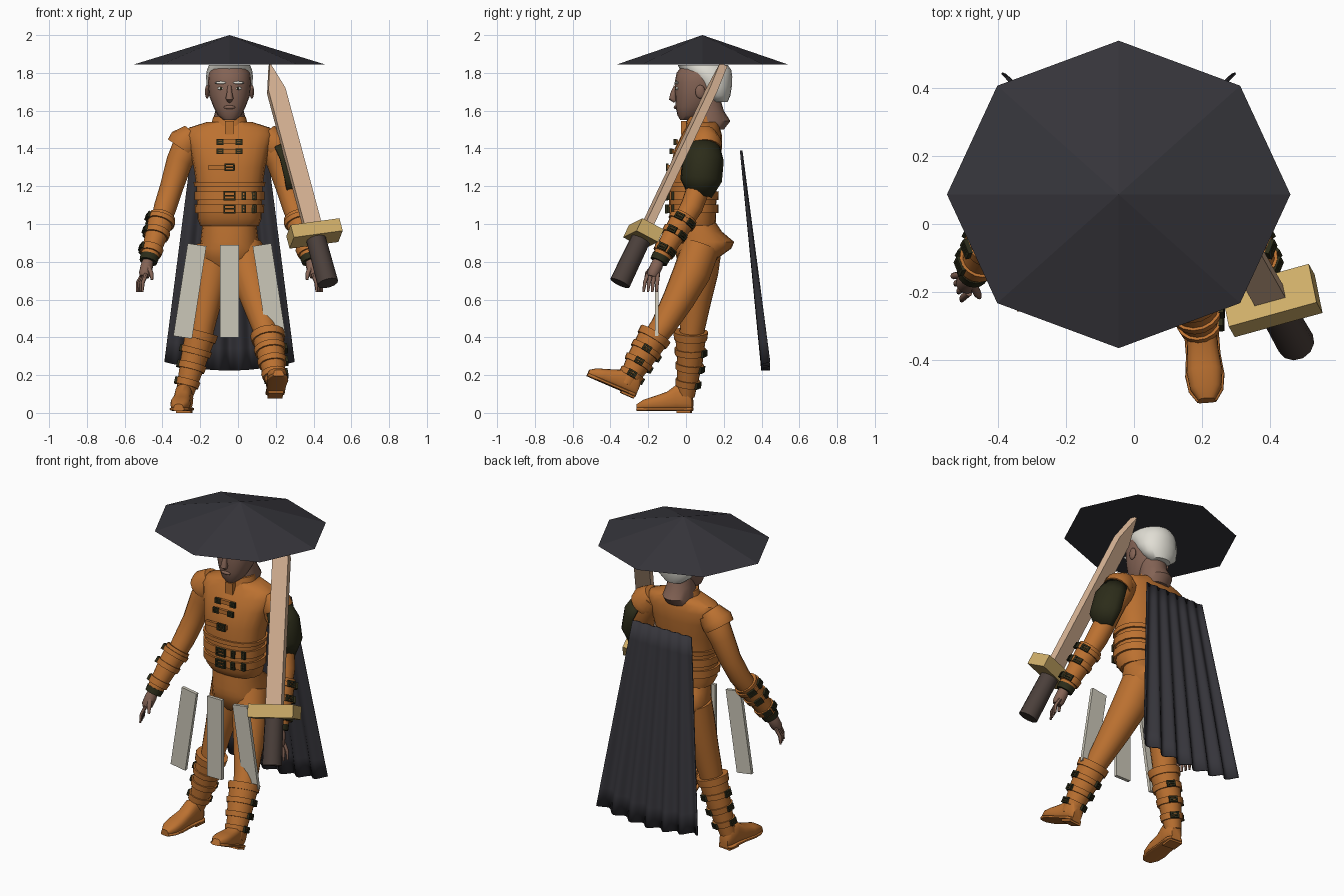
import bpy, bmesh
from math import cos, sin, pi, radians, copysign
from mathutils import Vector, Matrix

cube = bpy.data.objects.get("Cube")
if cube:
    bpy.data.objects.remove(cube, do_unlink=True)

MID = -0.045  # the body's centre line
X, Y, Z = Vector((1, 0, 0)), Vector((0, 1, 0)), Vector((0, 0, 1))


def material(name, *colour):
    mat = bpy.data.materials.new(name)
    mat.use_nodes = True
    mat.diffuse_color = (*colour, 1)
    mat.node_tree.nodes["Principled BSDF"].inputs["Base Color"].default_value = (*colour, 1)
    return mat


leather = material("orange leather", .5, .165, .03)
skin = material("skin", .23, .125, .09)
white = material("white hair", .75, .73, .66)
olive = material("dark olive", .025, .025, .01)
cloth = material("dark cloth", .036, .035, .043)
cream = material("cream cloth", .6, .57, .48)
blade_mat = material("pale blade", .66, .44, .29)
gold = material("gold", .62, .42, .14)
brown = material("brown grip", .07, .05, .043)


def finish(name, bm, mat, smooth=True, thickness=0):
    bmesh.ops.recalc_face_normals(bm, faces=bm.faces)
    mesh = bpy.data.meshes.new(name)
    bm.to_mesh(mesh)
    bm.free()
    mesh.materials.append(mat)
    if smooth:
        mesh.shade_smooth()
        mesh.set_sharp_from_angle(angle=radians(45))
    obj = bpy.data.objects.new(name, mesh)
    bpy.context.scene.collection.objects.link(obj)
    if thickness:
        obj.modifiers.new("thickness", 'SOLIDIFY').thickness = thickness
    return obj


def ellipse(center, u, v, power=1, segments=20):
    def bend(value):
        return copysign(abs(value) ** power, value)
    angles = [2 * pi * i / segments for i in range(segments)]
    return [center + u * bend(cos(a)) + v * bend(sin(a)) for a in angles]


def loft(bm, rings):
    loops = [[bm.verts.new(p) for p in ring] for ring in rings]
    count = len(loops[0])
    for low, high in zip(loops, loops[1:]):
        for i in range(count):
            j = (i + 1) % count
            bm.faces.new((low[i], low[j], high[j], high[i]))
    bm.faces.new(loops[0][::-1])
    bm.faces.new(loops[-1])


def stack(name, rows, mat, power=1):
    """Level rings given as height, front, back, half width."""
    bm = bmesh.new()
    loft(bm, [ellipse(Vector((MID, (front + back) / 2, z)), X * wide, Y * (back - front) / 2, power)
              for z, front, back, wide in rows])
    return finish(name, bm, mat)


def tube(bm, path, ref=Y, segments=16):
    """Round limb along points given as x, y, z, radius."""
    points = [Vector(p[:3]) for p in path]
    rings = []
    for i, p in enumerate(path):
        t = (points[min(i + 1, len(path) - 1)] - points[max(i - 1, 0)]).normalized()
        u = ref.cross(t).normalized()
        rings.append(ellipse(points[i], u * p[3], t.cross(u) * p[3], 1, segments))
    loft(bm, rings)


def limb(name, path, mat, ref=Y, segments=16):
    bm = bmesh.new()
    tube(bm, path, ref, segments)
    return finish(name, bm, mat)


def box(bm, center, axes, size):
    turn = Matrix(axes).transposed().to_4x4()
    scale = Matrix.Diagonal((*size, 1))
    bmesh.ops.create_cube(bm, size=1, matrix=Matrix.Translation(center) @ turn @ scale)


def ball(name, center, size, mat):
    bm = bmesh.new()
    bmesh.ops.create_uvsphere(bm, u_segments=12, v_segments=8, radius=1,
                              matrix=Matrix.Translation(center) @ Matrix.Diagonal((*size, 1)))
    return finish(name, bm, mat)


def buckle(bm, center, normal, wide, high, up=Z):
    """Open frame with a prong."""
    n = normal.normalized()
    side = up.cross(n).normalized()
    axes = (side, n, n.cross(side))
    bar = .009
    for s in (-1, 1):
        box(bm, center + side * s * wide / 2, axes, (bar, .014, high + bar))
        box(bm, center + axes[2] * s * high / 2, axes, (wide + bar, .014, bar))
    box(bm, center, axes, (wide, .012, bar))


def along(path, f):
    place = f * (len(path) - 1)
    i = min(int(place), len(path) - 2)
    return Vector(path[i]).lerp(Vector(path[i + 1]), place - i)


def straps(bm, metal, path, fractions, directions, half):
    """Bands round a limb, each with buckles."""
    for f in fractions:
        a, b = along(path, f - half), along(path, f + half)
        a[3] += .009
        b[3] += .009
        tube(bm, [a, b])
        middle = (a + b) / 2
        for d in directions:
            up = (a - b).to_3d().normalized()
            d = (d - up * d.dot(up)).normalized()
            buckle(metal, middle.to_3d() + d * middle[3], d, .04, .026, up)


# Straw hat
bm = bmesh.new()
rim = [bm.verts.new(p) for p in ellipse(Vector((MID, .087, 1.845)), X * .505, Y * .452, 1, 8)]
peak = bm.verts.new((MID, .087, 2))
for a, b in zip(rim, rim[1:] + rim[:1]):
    bm.faces.new((a, b, peak))
bm.faces.new(rim[::-1])
finish("hat", bm, cloth, smooth=False)

# Head
stack("head", [(1.55, -.03, .02, .03), (1.575, -.045, .09, .062), (1.62, -.055, .13, .085),
               (1.68, -.058, .18, .108), (1.75, -.06, .2, .115), (1.8, -.05, .2, .11),
               (1.84, -.02, .18, .09)], skin, .9)
stack("hair", [(1.645, .13, .22, .06), (1.68, .1, .235, .105), (1.73, .05, .243, .121),
               (1.78, .01, .245, .124), (1.815, -.03, .24, .12), (1.843, -.045, .22, .108)], white)
stack("neck", [(1.5, .03, .2, .085), (1.545, .015, .235, .088), (1.6, .03, .2, .075),
               (1.67, .04, .18, .075)], skin)
limb("nose", [(MID, -.055, 1.73, .01), (MID, -.068, 1.69, .015), (MID, -.07, 1.665, .021),
              (MID, -.055, 1.65, .012)], skin)
ball("lips", (MID, -.055, 1.618), (.032, .01, .01), skin)
for side, label in ((1, "left"), (-1, "right")):
    x = MID + side * .045
    ball(label + "_ear", (MID + side * .118, .075, 1.7), (.012, .026, .036), skin)
    ball(label + "_eye", (x, -.046, 1.718), (.02, .01, .008), white)
    ball(label + "_pupil", (x, -.053, 1.718), (.007, .006, .007), olive)
    ball(label + "_eyebrow", (x, -.05, 1.748), (.033, .012, .008), white)

# Jacket and hips
jacket = [(.99, -.055, .155, .155), (1.03, -.085, .16, .17), (1.1, -.09, .16, .172),
          (1.2, -.085, .162, .175), (1.3, -.083, .175, .19), (1.4, -.06, .19, .212),
          (1.47, -.025, .19, .235), (1.51, .0, .18, .215), (1.54, .015, .17, .12)]
stack("jacket", jacket, leather, .85)
stack("collar", [(1.52, .0, .17, .1), (1.57, .008, .165, .085), (1.57, .02, .15, .075)], leather)
stack("hips", [(1.02, -.05, .15, .14), (.96, -.055, .19, .148), (.905, -.06, .255, .155),
               (.87, -.06, .24, .157), (.82, -.05, .17, .15), (.75, .0, .12, .09)], leather, .9)


def jacket_at(z, extra=0):
    for a, b in zip(jacket, jacket[1:]):
        if a[0] <= z <= b[0]:
            _, front, back, wide = Vector(a).lerp(Vector(b), (z - a[0]) / (b[0] - a[0]))
            return z, front - extra, back + extra, wide + extra


for name, z, half in (("lower_belt", 1.08, .022), ("upper_belt", 1.15, .022), ("chest_band", 1.21, .012)):
    stack(name, [jacket_at(z - half), jacket_at(z - half, .012), jacket_at(z + half, .012),
                 jacket_at(z + half)], leather, .85)

# Jacket fastenings
metal, tabs = bmesh.new(), bmesh.new()
for z in (1.08, 1.15):
    y = jacket_at(z)[1] - .016
    buckle(metal, Vector((MID, y, z)), -Y, .055, .04)
    for x in (.075, .13):
        buckle(metal, Vector((MID + x, y + x * x * 2, z)), -Y, .016, .036)
for z in (1.385, 1.435):
    y = jacket_at(z)[1] - .008
    box(tabs, (MID, y, z), (X, Y, Z), (.12, .016, .024))
    for x in (-.05, .05):
        buckle(metal, Vector((MID + x, y - .008, z)), -Y, .028, .022)
y = jacket_at(1.3)[1] - .006
box(tabs, (MID - .04, y, 1.3), (X, Y, Z), (.14, .016, .026))
buckle(metal, Vector((MID, y - .01, 1.3)), -Y, .045, .032)
box(tabs, (MID, -.012, 1.51), (X, Y, Z), (.05, .03, .07))

# Arms and hands
for side, label in ((1, "left"), (-1, "right")):
    def place(path):
        return [(MID + side * p[0], *p[1:]) for p in path]
    limb(label + "_arm", place([(.19, .1, 1.46, .07), (.225, .1, 1.41, .078), (.265, .095, 1.33, .07),
                                (.305, .07, 1.2, .062), (.34, .03, 1.09, .06),
                                (.375, -.04, .97, .05)]), leather)
    limb(label + "_shoulder_cap", place([(.19, .1, 1.48, .06), (.235, .1, 1.43, .09),
                                         (.255, .1, 1.4, .086)]), leather)
    bracer = place([(.355, -.005, 1.04, .07), (.385, -.06, .95, .06), (.425, -.135, .82, .046)])
    limb(label + "_bracer", bracer, leather)
    straps(tabs, metal, bracer, (.15, .5, .85), (X * side - Y * .4, X * side + Y), .06)
    limb(label + "_cuff", place([(.422, -.13, .83, .05), (.43, -.145, .8, .047)]), olive)
    hand = bmesh.new()
    tube(hand, place([(.428, -.14, .82, .026), (.437, -.155, .78, .033), (.448, -.175, .735, .032),
                      (.452, -.18, .72, .024)]))
    for i in range(4):
        shift = (i - 1.5) * .018
        tube(hand, place([(.45 + shift / 3, -.175 + shift, .735, .011),
                          (.472 + shift / 2, -.185 + shift * 1.2, .69, .01),
                          (.475 + shift / 2, -.19 + shift * 1.3, .64, .006)]), Y, 8)
    tube(hand, place([(.43, -.175, .775, .013), (.415, -.205, .74, .012), (.41, -.215, .705, .007)]), Y, 8)
    finish(label + "_hand", hand, skin)

# Shoulder plate on the outer left arm
bm = bmesh.new()
tube(bm, [(.195, .09, 1.41, .09), (.225, .09, 1.34, .11), (.25, .08, 1.23, .11), (.265, .075, 1.14, .06)])
inner = [f for f in bm.faces if f.calc_center_median().x < .2 + (1.4 - f.calc_center_median().z) * .28]
bmesh.ops.delete(bm, geom=inner, context='FACES')
finish("shoulder_plate", bm, olive, thickness=.012)

# Legs and boots
legs = {
    "left": ([(.03, .08, .88, .1), (.06, .03, .74, .1), (.1, -.04, .6, .085), (.14, -.12, .46, .068),
              (.16, -.18, .38, .06)],
             [(.157, -.165, .41, .083), (.18, -.245, .28, .07), (.2, -.32, .15, .048)],
             (.195, -.275, .075), (.215, -.53, .185)),
    "right": ([(-.12, .09, .88, .1), (-.14, .075, .74, .095), (-.165, .055, .6, .08),
               (-.19, .035, .46, .068), (-.2, .025, .38, .06)],
              [(-.197, .025, .42, .083), (-.24, .02, .26, .067), (-.285, .0, .09, .046)],
              (-.28, .035, .0), (-.315, -.26, .0))}
foot_rows = [(0, .03, .08), (.07, .046, .13), (.28, .046, .14), (.46, .046, .1), (.7, .053, .075),
             (.88, .046, .058), (1, .024, .035)]
for label, (leg, boot, heel, toe) in legs.items():
    limb(label + "_leg", leg, leather)
    limb(label + "_boot", boot, leather)
    cuff = [along(boot, f) for f in (-.03, .1)]
    for ring in cuff:
        ring[3] += .008
    limb(label + "_boot_cuff", cuff, leather)
    outer = X if label == "left" else -X
    straps(tabs, metal, boot, (.3, .55, .8), (outer, Y - outer * .5), .05)
    heel, toe = Vector(heel), Vector(toe)
    step = toe - heel
    ahead = step.normalized()
    across = Z.cross(ahead).normalized()
    up = ahead.cross(across)
    bm = bmesh.new()
    loft(bm, [ellipse(heel + step * f + up * (.012 + h / 2), across * w, up * h / 2, .75)
              for f, w, h in foot_rows])
    loft(bm, [ellipse(heel + step * f + up * .02, across * (w + .005), up * .01, .6)
              for f, w, h in foot_rows])
    box(bm, heel + step * .15 + up * .012, (across, ahead, up), (.08, .075, .024))
    finish(label + "_foot", bm, leather)
finish("straps", tabs, leather)
finish("buckles", metal, olive, smooth=False)

# Hanging cloth strips
for name, top, bottom in (("right_strip", -.217, -.293), ("middle_strip", MID, MID), ("left_strip", .127, .203)):
    bm = bmesh.new()
    down = Vector((bottom - top, 0, -.49))
    axis = -down.normalized()
    box(bm, ((top + bottom) / 2, -.155, .645), (Y.cross(axis), Y, axis), (.1, .02, down.length))
    finish(name, bm, cream, smooth=False)

# Pleated cape
bm = bmesh.new()
columns, levels = 60, 10
grid = []
for r in range(levels + 1):
    t = r / levels
    row = []
    for c in range(columns + 1):
        s = 2 * c / columns - 1
        row.append(bm.verts.new((MID + s * (.2 + .143 * t),
                                 .295 + .13 * t + (.004 + .017 * t) * cos(s * 6 * pi),
                                 1.39 - 1.165 * t + .045 * t * s * s)))
    grid.append(row)
for high, low in zip(grid, grid[1:]):
    for i in range(columns):
        bm.faces.new((high[i], low[i], low[i + 1], high[i + 1]))
finish("cape", bm, cloth, thickness=.006)

# Great sword
guard, tip = Vector((.405, -.225, .95)), Vector((.165, .2, 1.845))
reach = tip - guard
length = reach.length
shaft = reach.normalized()
broad = Vector((.26, .09, .07))
broad = (broad - shaft * broad.dot(shaft)).normalized()
depth = shaft.cross(broad)
bm = bmesh.new()
outline = [(-.047, 0), (.047, 0), (.047, length - .16), (0, length), (-.047, length - .16)]
loft(bm, [[guard + broad * u + shaft * d + depth * side for u, d in outline] for side in (-.022, .022)])
finish("sword_blade", bm, blade_mat, smooth=False)
bm = bmesh.new()
box(bm, guard, (broad, depth, shaft), (.27, .13, .075))
finish("sword_guard", bm, gold, smooth=False)
end = guard - shaft * .3
limb("sword_grip", [(*guard, .052), (*end, .056)], brown, Y, 12)
